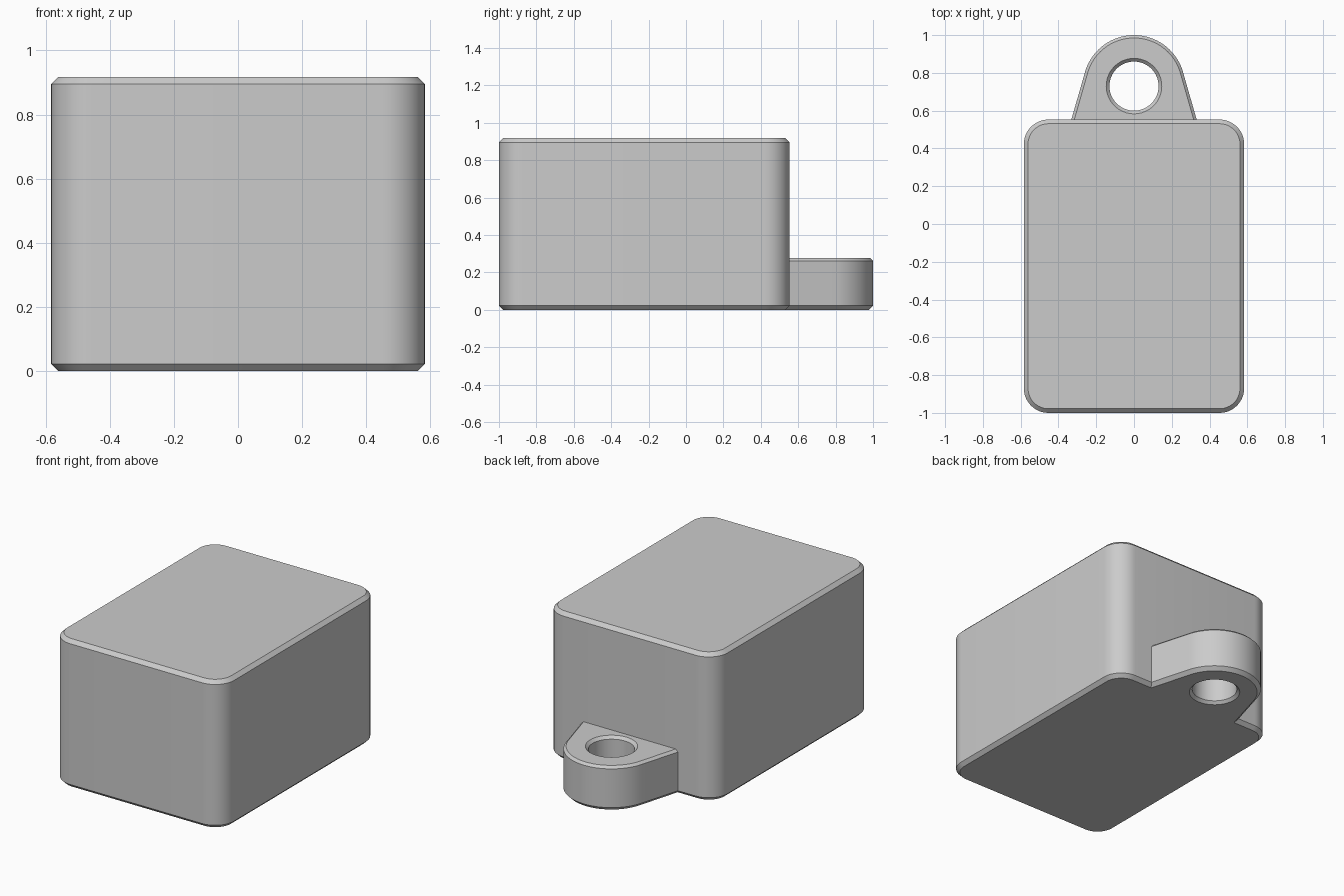
import bpy, bmesh, math

cube = bpy.data.objects.get("Cube")
if cube:
    bpy.data.objects.remove(cube, do_unlink=True)

grey = bpy.data.materials.new("light grey")
colour = (0.6, 0.6, 0.6, 1)
grey.diffuse_color = colour
grey.use_nodes = True
grey.node_tree.nodes["Principled BSDF"].inputs["Base Color"].default_value = colour

HALF_X, FRONT, BACK, HEIGHT = 0.583, -1.0, 0.553, 0.917
CORNER, CHAMFER = 0.13, 0.022
TAB_Y, TAB_R, TAB_HEIGHT, TAB_CHAMFER = 0.73, 0.27, 0.277, 0.015
HOLE_R, HOLE_FLARE = 0.13, 0.147
TAPER = math.radians(16)


def loft(name, rings, closed):
    """Skin equal-length rings; close the section into a loop or cap the ends."""
    bm = bmesh.new()
    loops = [[bm.verts.new(p) for p in ring] for ring in rings]
    n = len(loops[0])
    pairs = list(zip(loops, loops[1:]))
    if closed:
        pairs.append((loops[-1], loops[0]))
    else:
        bm.faces.new(loops[0])
        bm.faces.new(loops[-1])
    for a, b in pairs:
        for i in range(n):
            j = (i + 1) % n
            bm.faces.new((a[i], a[j], b[j], b[i]))
    bmesh.ops.recalc_face_normals(bm, faces=bm.faces)
    mesh = bpy.data.meshes.new(name)
    bm.to_mesh(mesh)
    bm.free()
    mesh.materials.append(grey)
    obj = bpy.data.objects.new(name, mesh)
    bpy.context.collection.objects.link(obj)
    bpy.ops.object.select_all(action="DESELECT")
    obj.select_set(True)
    bpy.context.view_layer.objects.active = obj
    bpy.ops.object.shade_smooth_by_angle(angle=math.radians(30))
    return obj


def rounded_rectangle(inset, z, steps=12):
    mid = (FRONT + BACK) / 2
    cx, cy = HALF_X - CORNER, (BACK - FRONT) / 2 - CORNER
    points = []
    for k, (sx, sy) in enumerate(((1, 1), (-1, 1), (-1, -1), (1, -1))):
        for i in range(steps + 1):
            a = math.pi / 2 * (k + i / steps)
            r = CORNER - inset
            points.append((sx * cx + r * math.cos(a), mid + sy * cy + r * math.sin(a), z))
    return points


def tab_outline(inset, z):
    """Round end with tangent flared sides and a straight root under the box edge."""
    r = TAB_R - inset
    root_y = BACK - CHAMFER
    arc = []
    for i in range(41):
        a = TAPER + (math.pi - 2 * TAPER) * i / 40
        arc.append((r * math.cos(a), TAB_Y + r * math.sin(a)))
    tx, ty = arc[0]
    root_x = tx + (ty - root_y) * math.tan(TAPER)
    path = list(arc)
    stops = [arc[-1], (-root_x, root_y), (root_x, root_y), arc[0]]
    for (x0, y0), (x1, y1), n in zip(stops, stops[1:], (10, 24, 10)):
        path += [(x0 + (x1 - x0) * i / n, y0 + (y1 - y0) * i / n) for i in range(1, n + 1)]
    return [(x, y, z) for x, y in path[:-1]]


def hole_ring(r, z):
    # Hole points lie on the same rays as the outline points
    angles = [math.atan2(y - TAB_Y, x) for x, y, _ in tab_outline(0, 0)]
    return [(r * math.cos(a), TAB_Y + r * math.sin(a), z) for a in angles]


# Main box with chamfered top and bottom rims
loft("box_body", [
    rounded_rectangle(CHAMFER, 0),
    rounded_rectangle(0, CHAMFER),
    rounded_rectangle(0, HEIGHT - CHAMFER),
    rounded_rectangle(CHAMFER, HEIGHT),
], closed=False)

# Hanging tab with a countersunk through hole
flare = HOLE_FLARE - HOLE_R
loft("hanging_tab", [
    tab_outline(CHAMFER, 0),
    tab_outline(0, CHAMFER),
    tab_outline(0, TAB_HEIGHT - TAB_CHAMFER),
    tab_outline(TAB_CHAMFER, TAB_HEIGHT),
    hole_ring(HOLE_FLARE, TAB_HEIGHT),
    hole_ring(HOLE_R, TAB_HEIGHT - flare),
    hole_ring(HOLE_R, flare),
    hole_ring(HOLE_FLARE, 0),
], closed=True)
